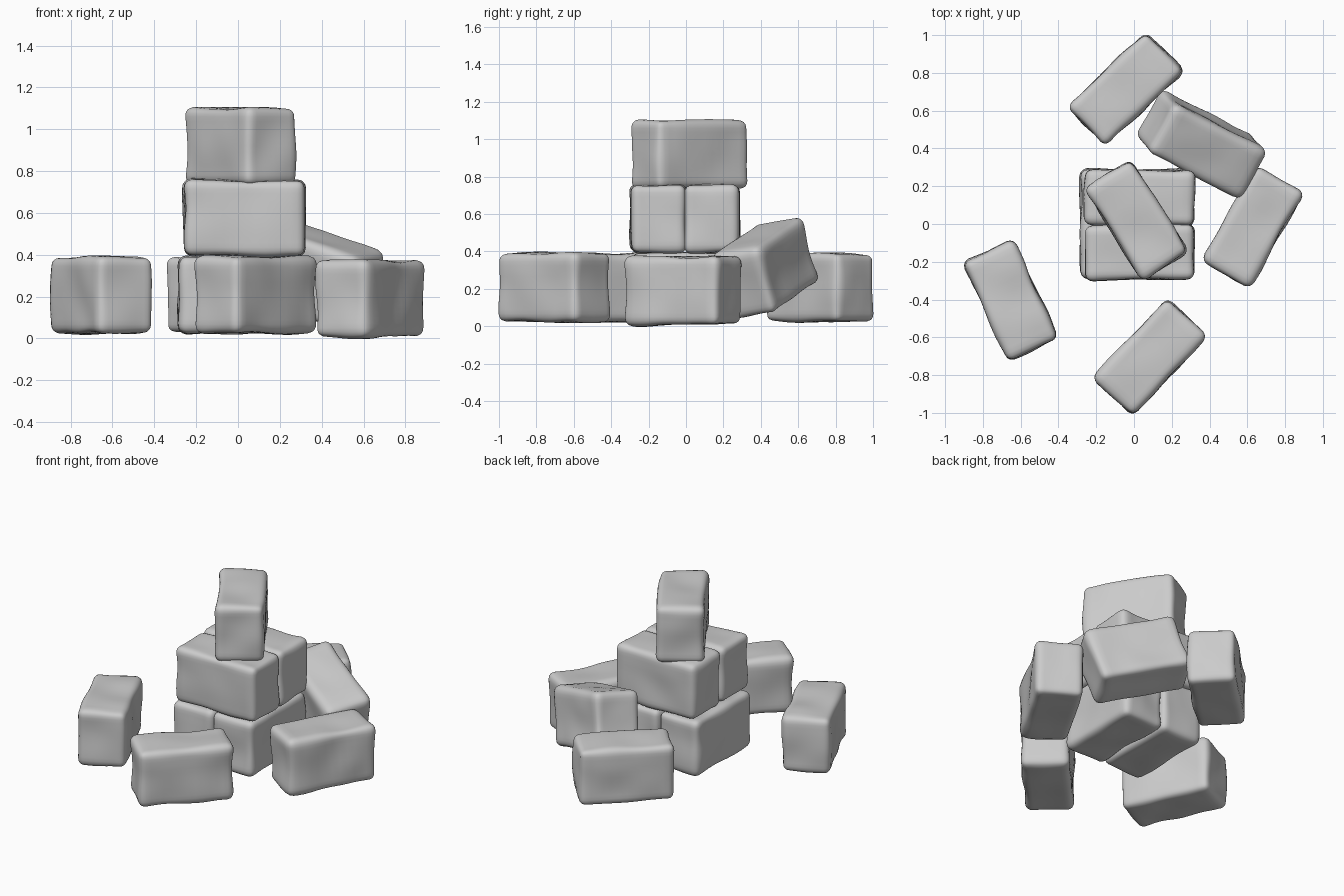
import bpy, bmesh, math
from mathutils import Vector, noise

if "Cube" in bpy.data.objects:
    bpy.data.objects.remove(bpy.data.objects["Cube"])

HALF = Vector((0.288, 0.146, 0.182))   # half size of every stone
R = 0.04                               # edge rounding


def stone(name, loc, yaw, pitch=0, roll=0, seed=0):
    """Rounded, slightly lumpy building stone, long side along local x."""
    bm = bmesh.new()
    bmesh.ops.create_cube(bm, size=2)
    bmesh.ops.subdivide_edges(bm, edges=bm.edges[:], cuts=17, use_grid_fill=True)
    inner = HALF - Vector((R, R, R))
    for v in bm.verts:
        # grid packed towards the edges, then rounded off
        p = Vector([HALF[i] * math.sin(v.co[i] * math.pi / 2) for i in range(3)])
        q = Vector([max(-inner[i], min(inner[i], p[i])) for i in range(3)])
        d = (p - q).normalized()
        p = q + d * R
        # hand-cut unevenness
        lump = noise.noise(p * 5 + Vector((seed * 7.3, seed * 3.1, 1.7)))
        v.co = p + d * 0.014 * lump
    mesh = bpy.data.meshes.new(name)
    bm.to_mesh(mesh)
    bm.free()
    mesh.shade_smooth()
    ob = bpy.data.objects.new(name, mesh)
    bpy.context.collection.objects.link(ob)
    ob.location = loc
    ob.rotation_euler = [math.radians(a) for a in (roll, pitch, yaw)]
    return ob


# stacked pile: crossed pairs with one stone on top
for i, s in enumerate((-1, 1)):
    stone("base_stone_%d" % i, (0.01 + 0.146 * s, 0, 0.21), 90, seed=1 + i)
    stone("middle_stone_%d" % i, (0.03, 0.146 * s - 0.005, 0.575), 1 - 2 * i, seed=3 + i)
stone("top_stone", (0.013, 0.02, 0.92), -57.5, seed=5)

# stones scattered on the ground
scattered = {
    "left_stone": (-0.653, -0.405, -65.5),
    "front_stone": (0.085, -0.705, 47),
    "right_stone": (0.63, -0.015, 60),
    "back_stone": (-0.045, 0.715, 43.5),
}
for i, (name, (x, y, yaw)) in enumerate(scattered.items()):
    z = 0.19 if name == "right_stone" else 0.207
    stone(name, (x, y, z), yaw, seed=6 + i)

# tilted stone leaning behind the pile
stone("leaning_stone", (0.355, 0.425, 0.31), -27, pitch=18, roll=8, seed=11)
